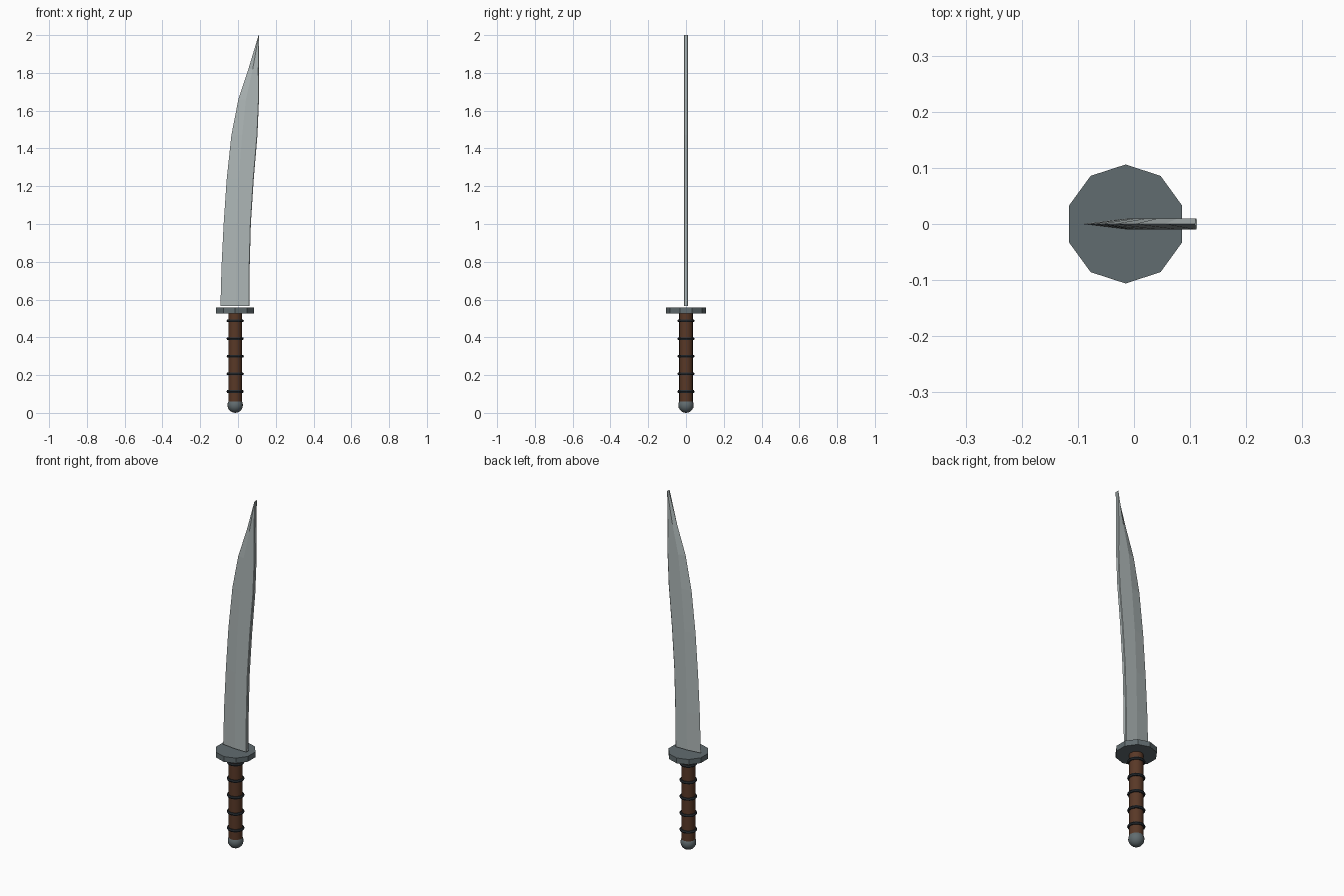
import bpy, bmesh, math

if "Cube" in bpy.data.objects:
    bpy.data.objects.remove(bpy.data.objects["Cube"])

CX = -0.015  # axis of the hilt


def mat(name, col):
    m = bpy.data.materials.new(name)
    m.diffuse_color = (*col, 1)
    m.use_nodes = True
    m.node_tree.nodes["Principled BSDF"].inputs["Base Color"].default_value = m.diffuse_color
    return m


STEEL = mat("steel", (0.42, 0.47, 0.47))
IRON = mat("iron", (0.12, 0.15, 0.16))
LEATHER = mat("leather", (0.10, 0.04, 0.02))
BAND = mat("band", (0.02, 0.025, 0.03))


def finish(name, material, smooth=False):
    ob = bpy.context.object
    ob.name = name
    ob.data.materials.append(material)
    if smooth:
        bpy.ops.object.shade_smooth_by_angle(angle=math.radians(40))
    return ob


# pommel
bpy.ops.mesh.primitive_uv_sphere_add(segments=16, ring_count=10, radius=0.041,
                                     location=(CX, 0, 0.041))
finish("pommel", IRON, True)

# grip
bpy.ops.mesh.primitive_cylinder_add(vertices=16, radius=0.036, depth=0.475,
                                    location=(CX, 0, 0.295))
finish("grip", LEATHER, True)

# grip bands
for i in range(5):
    bpy.ops.mesh.primitive_torus_add(major_segments=16, minor_segments=6,
                                     major_radius=0.038, minor_radius=0.008,
                                     location=(CX, 0, 0.113 + i * 0.0935))
    finish(f"grip_band_{i + 1}", BAND, True)

# ten-sided guard, with a corner on the y axis
bpy.ops.mesh.primitive_cylinder_add(vertices=10, radius=0.106, depth=0.03,
                                    location=(CX, 0, 0.542))
finish("guard", IRON)

# blade sections: height, cutting edge x, bevel ridge x, spine x
rows = [
    (0.565, -0.093, -0.012, 0.060),
    (0.78, -0.087, -0.011, 0.062),
    (1.00, -0.076, -0.007, 0.068),
    (1.235, -0.060, 0.003, 0.083),
    (1.47, -0.035, 0.022, 0.103),
    (1.66, 0.002, 0.042, 0.111),
    (1.82, 0.055, 0.078, 0.110),
    (2.00, 0.109, 0.110, 0.112),
]
T = 0.010
bm = bmesh.new()
rings = []
for z, e, r, s in rows:
    c = min(0.003, (s - r) * 0.4)  # softened spine corners
    pts = [(e, 0), (r, -T), (s - c, -T), (s, -T * 0.75),
           (s, T * 0.75), (s - c, T), (r, T)]
    rings.append([bm.verts.new((x, y, z)) for x, y in pts])
for a, b in zip(rings, rings[1:]):
    for i in range(7):
        j = (i + 1) % 7
        bm.faces.new((a[i], a[j], b[j], b[i]))
bm.faces.new(rings[0][::-1])
bm.faces.new(rings[-1])
bmesh.ops.recalc_face_normals(bm, faces=bm.faces)
me = bpy.data.meshes.new("blade")
bm.to_mesh(me)
bm.free()
blade = bpy.data.objects.new("blade", me)
me.materials.append(STEEL)
bpy.context.collection.objects.link(blade)
